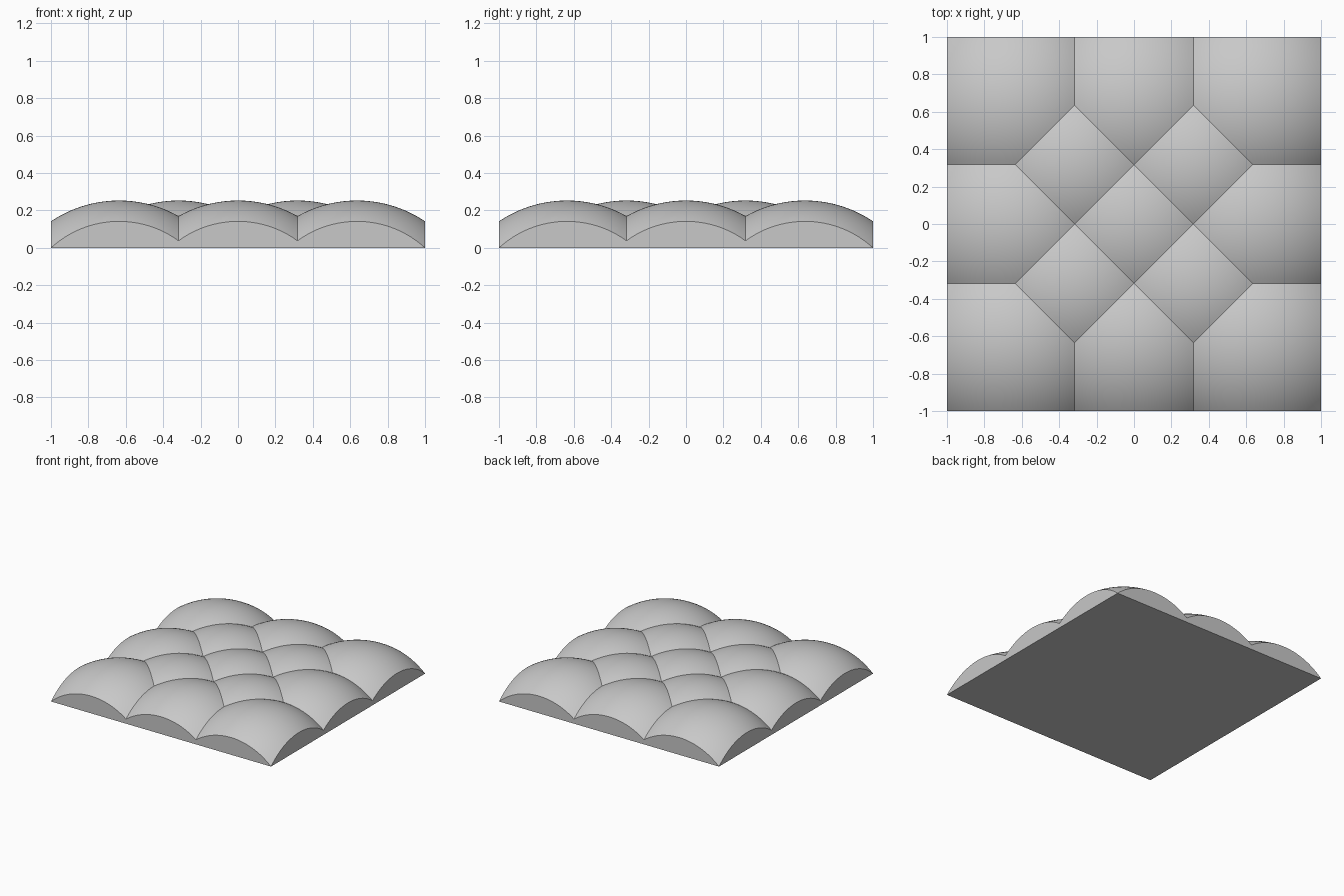
import bpy, bmesh
from math import sqrt, radians
from mathutils import Vector

cube = bpy.data.objects.get("Cube")
if cube:
    bpy.data.objects.remove(cube, do_unlink=True)

SPACING = 0.636          # distance between dome centres in a row
RADIUS = 0.65            # radius of every dome
SEGMENTS = 76
STEP = SPACING / 24      # grid step, so that the creases run through grid points

# Dome spheres: a three by three square, with one more between each four
row = (-SPACING, 0, SPACING)
gap = (-SPACING / 2, SPACING / 2)
centres = [(x, y) for x in row for y in row] + [(x, y) for x in gap for y in gap]
sink = sqrt(RADIUS ** 2 - 2 * (1 - SPACING) ** 2)


def height(x, y):
    """Top of the highest dome above a point."""
    near = min((x - a) ** 2 + (y - b) ** 2 for a, b in centres)
    return max(0, sqrt(RADIUS ** 2 - near) - sink)


def snap(value):
    k = round(value * SEGMENTS / 2)
    return max(-1, min(1, k * STEP))


# Flat square grid
bm = bmesh.new()
bmesh.ops.create_grid(bm, x_segments=SEGMENTS, y_segments=SEGMENTS, size=1)
for v in bm.verts:
    v.co.x, v.co.y = snap(v.co.x), snap(v.co.y)

# Diagonal creases between the domes
for side in (-1, 1):
    for k in (-1.5, -0.5, 0.5, 1.5):
        bmesh.ops.bisect_plane(bm, geom=bm.verts[:] + bm.edges[:] + bm.faces[:], dist=0.0001,
                               plane_co=Vector((k * SPACING, 0, 0)), plane_no=Vector((1, side, 0)))

# Raise the domes
for v in bm.verts:
    v.co.z = height(v.co.x, v.co.y)

# Side walls and flat underside
rim = [e for e in bm.edges if e.is_boundary]
walls = bmesh.ops.extrude_edge_only(bm, edges=rim)["geom"]
for v in walls:
    if isinstance(v, bmesh.types.BMVert):
        v.co.z = 0
bmesh.ops.holes_fill(bm, edges=[e for e in bm.edges if e.is_boundary], sides=0)
bmesh.ops.remove_doubles(bm, verts=bm.verts[:], dist=0.0001)
bmesh.ops.recalc_face_normals(bm, faces=bm.faces[:])

mesh = bpy.data.meshes.new("domed_panel")
bm.to_mesh(mesh)
bm.free()
panel = bpy.data.objects.new("domed_panel", mesh)
bpy.context.collection.objects.link(panel)

# Plain grey
grey = bpy.data.materials.new("light_grey")
grey.use_nodes = True
colour = (0.58, 0.58, 0.58, 1)
grey.diffuse_color = colour
grey.node_tree.nodes["Principled BSDF"].inputs["Base Color"].default_value = colour
mesh.materials.append(grey)

# Smooth domes, sharp creases
bpy.ops.object.select_all(action='DESELECT')
panel.select_set(True)
bpy.context.view_layer.objects.active = panel
bpy.ops.object.shade_smooth_by_angle(angle=radians(25))
